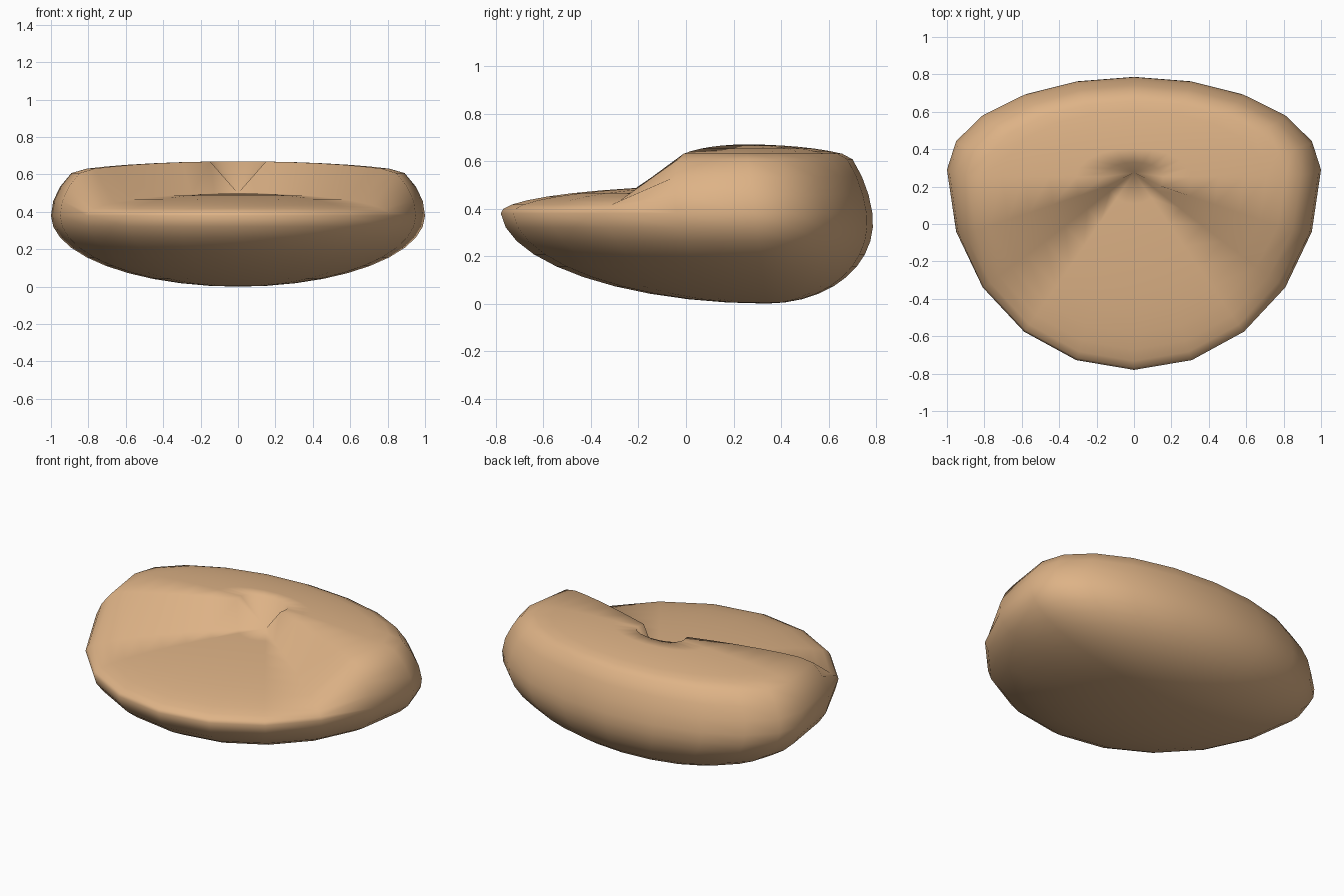
import bpy, bmesh, math

if "Cube" in bpy.data.objects:
    bpy.data.objects.remove(bpy.data.objects["Cube"])

# One soft tan fabric
fabric = bpy.data.materials.new("tan_fabric")
fabric.diffuse_color = (0.73, 0.45, 0.24, 1)
fabric.use_nodes = True
fabric.node_tree.nodes["Principled BSDF"].inputs["Base Color"].default_value = fabric.diffuse_color

RIM_Z, CENTRE_Y = 0.38, 0.29
FRONT_DEPTH, BACK_DEPTH = 1.07, 0.495
LEAN = 0.13  # backward shift towards the bottom

# Start from a sphere, then squash it into a cushion
bm = bmesh.new()
bmesh.ops.create_uvsphere(bm, u_segments=20, v_segments=20, radius=1)
for v in bm.verts:
    x, y, h = v.co
    angle = math.degrees(math.atan2(abs(x), -y))  # 0 = front, 180 = back
    if h < 0:                                     # rounded underside
        z = RIM_Z * (1 + h)
    elif angle < 63 or math.hypot(x, y) < 0.01:   # low seat wedge
        z = RIM_Z + 0.12 * h
    else:                                         # raised back and arms
        z = min(RIM_Z + 0.5 * h, 0.575 + 0.095 * h)
    depth = FRONT_DEPTH if y < 0 else BACK_DEPTH
    v.co = (x, CENTRE_Y + y * depth - LEAN * (z - RIM_Z), z)
bmesh.ops.recalc_face_normals(bm, faces=bm.faces)
for f in bm.faces:
    f.smooth = True

mesh = bpy.data.meshes.new("beanbag_seat")
bm.to_mesh(mesh)
bm.free()
mesh.materials.append(fabric)
seat = bpy.data.objects.new("beanbag_seat", mesh)
bpy.context.collection.objects.link(seat)
